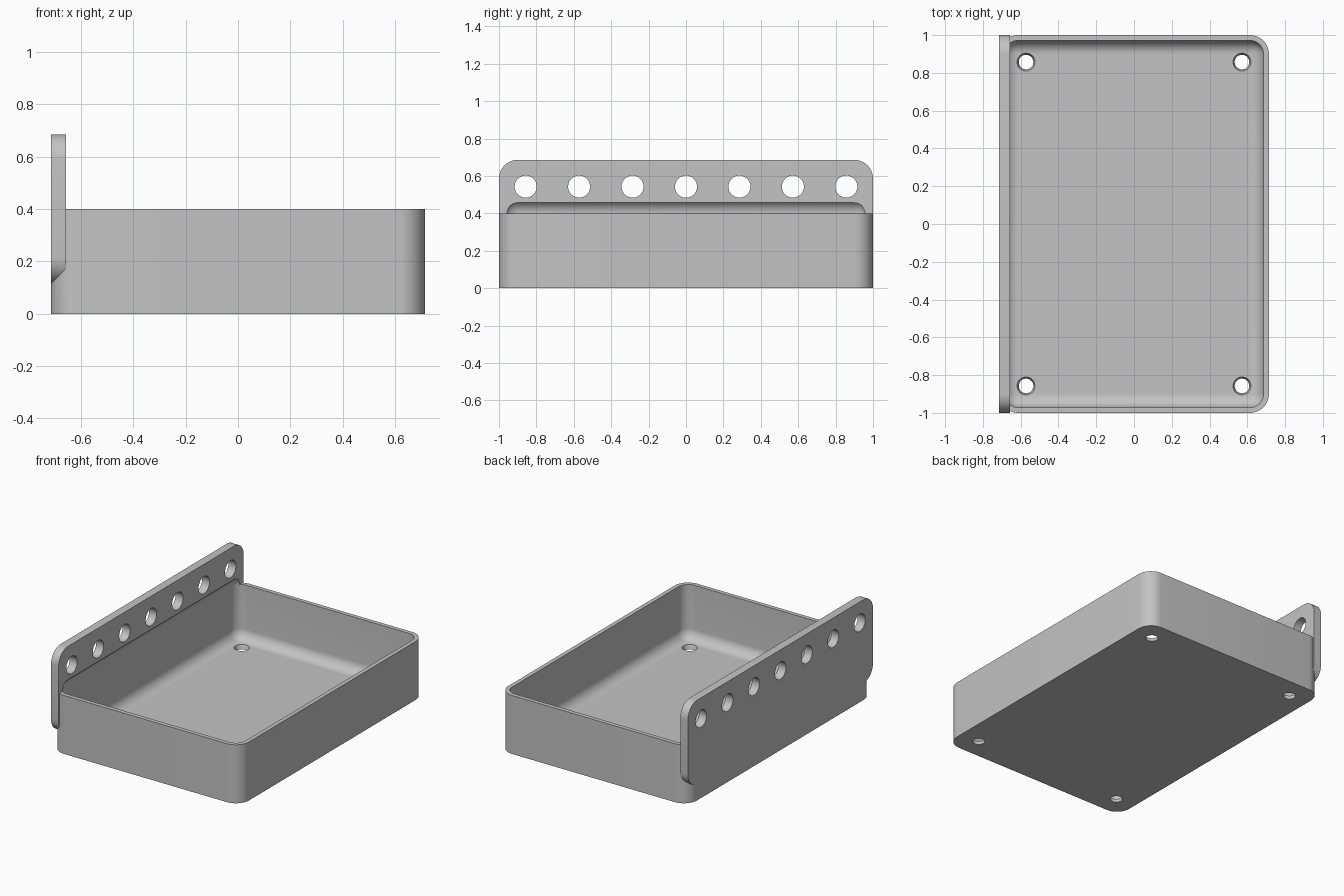
import bpy, bmesh, math
from mathutils import Matrix, Vector

cube = bpy.data.objects.get("Cube")
if cube:
    bpy.data.objects.remove(cube, do_unlink=True)

U = 1 / 70                      # design unit
WIDTH, LENGTH, HEIGHT = 100 * U, 140 * U, 28 * U
WALL, CORNER, FILLET = 2 * U, 7 * U, 5 * U
PLATE_T, PLATE_H = 4 * U, 40 * U

grey = bpy.data.materials.new("plain grey")
grey.use_nodes = True
colour = (0.55, 0.55, 0.55, 1)
grey.diffuse_color = colour
grey.node_tree.nodes["Principled BSDF"].inputs["Base Color"].default_value = colour


def to_object(name, bm):
    bmesh.ops.recalc_face_normals(bm, faces=bm.faces)
    mesh = bpy.data.meshes.new(name)
    bm.to_mesh(mesh)
    bm.free()
    mesh.materials.append(grey)
    obj = bpy.data.objects.new(name, mesh)
    bpy.context.collection.objects.link(obj)
    return obj


def rounded_box(name, size, centre, radius, axis=None):
    """Box with edges rounded: those along one axis, or all of them."""
    bm = bmesh.new()
    bmesh.ops.create_cube(bm, size=1)
    bmesh.ops.scale(bm, vec=size, verts=bm.verts)
    edges = [e for e in bm.edges if axis is None
             or abs((e.verts[0].co - e.verts[1].co)[axis]) > 0.001]
    bmesh.ops.bevel(bm, geom=edges, offset=radius, segments=10,
                    profile=0.5, affect='EDGES', clamp_overlap=True)
    bmesh.ops.translate(bm, vec=centre, verts=bm.verts)
    return to_object(name, bm)


def hole_cutters(name, places, r1, r2, depth, turn=Matrix()):
    bm = bmesh.new()
    for p in places:
        bmesh.ops.create_cone(bm, cap_ends=True, segments=40, radius1=r1, radius2=r2,
                              depth=depth, matrix=Matrix.Translation(Vector(p)) @ turn)
    return to_object(name, bm)


def combine(target, tool, operation):
    mod = target.modifiers.new(operation.lower(), 'BOOLEAN')
    mod.operation = operation
    mod.solver = 'EXACT'
    mod.object = tool
    bpy.ops.object.select_all(action='DESELECT')
    bpy.context.view_layer.objects.active = target
    target.select_set(True)
    bpy.ops.object.modifier_apply(modifier=mod.name)
    bpy.data.objects.remove(tool, do_unlink=True)


# Tray body joined with the mounting plate, centred on the tray rim
tray = rounded_box("tray_with_mounting_plate", (WIDTH, LENGTH, HEIGHT),
                   (0, 0, HEIGHT / 2), CORNER, axis=2)
plate_x = -WIDTH / 2 + PLATE_T / 2
plate = rounded_box("mounting_plate", (PLATE_T, LENGTH, PLATE_H),
                    (plate_x, 0, HEIGHT), CORNER, axis=0)
combine(tray, plate, 'UNION')

# Filleted cavity, which also undercuts the plate
cavity_h = HEIGHT + FILLET - WALL
cavity = rounded_box("cavity_cutter", (WIDTH - 2 * WALL, LENGTH - 2 * WALL, cavity_h),
                     (0, 0, WALL + cavity_h / 2), FILLET)
combine(tray, cavity, 'DIFFERENCE')

# Row of holes through the plate
row = [(plate_x, i * 20 * U, 38 * U) for i in range(-3, 4)]
combine(tray, hole_cutters("plate_hole_cutters", row, 0.059, 0.059, PLATE_T * 2,
                           Matrix.Rotation(math.pi / 2, 4, 'Y')), 'DIFFERENCE')

# Tapered holes in the floor corners
corners = [(sx * 40 * U, sy * 60 * U, WALL / 2) for sx in (-1, 1) for sy in (-1, 1)]
combine(tray, hole_cutters("floor_hole_cutters", corners, 0.034, 0.052, WALL * 2),
        'DIFFERENCE')

bpy.ops.object.shade_smooth_by_angle(angle=math.radians(30))
